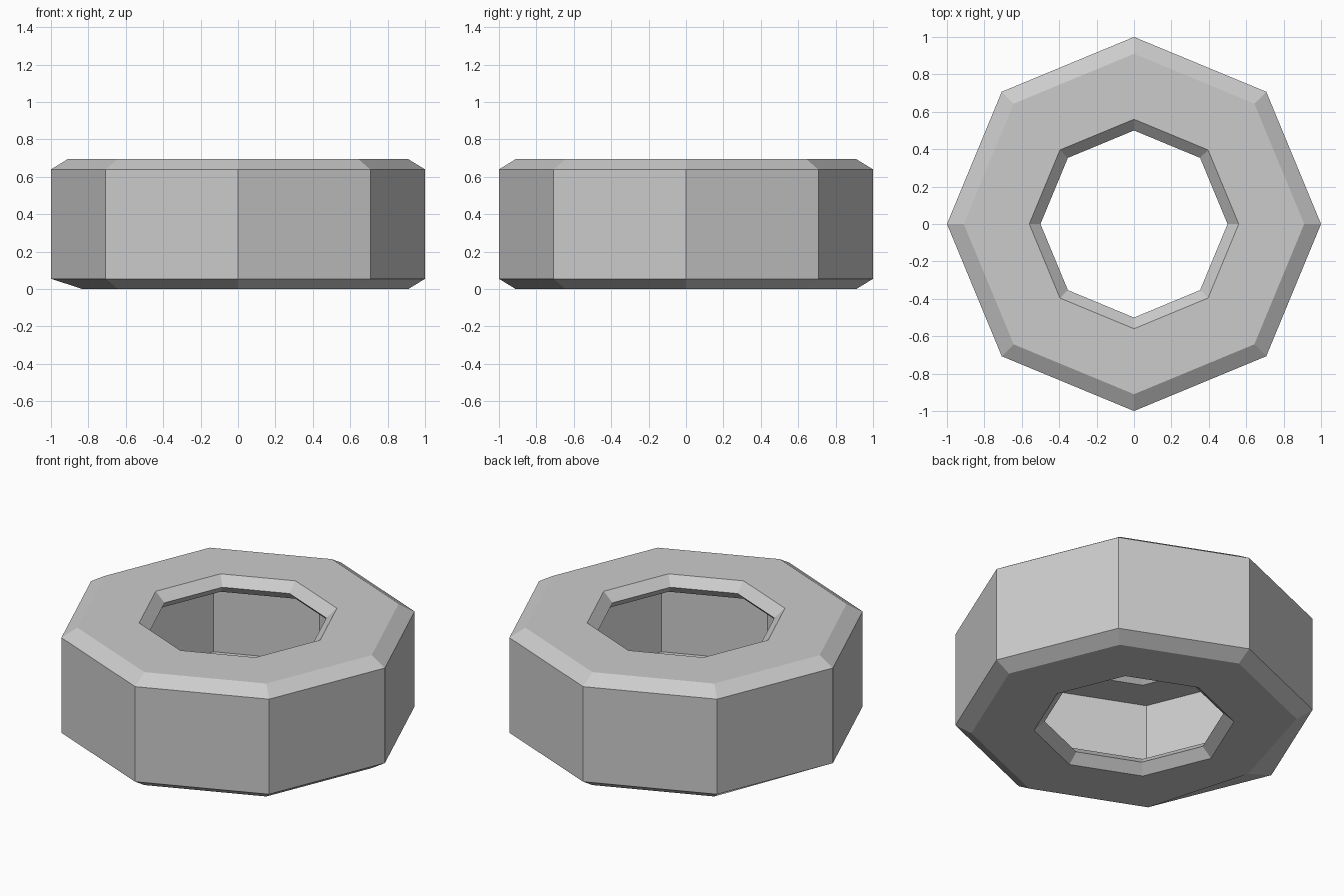
import bpy, bmesh
from math import cos, sin, tau

if "Cube" in bpy.data.objects:
    bpy.data.objects.remove(bpy.data.objects["Cube"])

SIDES = 8
# closed cross-section (radius, height): hollow channel open to the centre hole
PROFILE = [
    (0.91, 0.0), (1.0, 0.055), (1.0, 0.64), (0.91, 0.695),    # outer skin
    (0.56, 0.695), (0.50, 0.64), (0.56, 0.585),               # upper lip
    (0.79, 0.585), (0.79, 0.11),                              # inner channel
    (0.56, 0.11), (0.50, 0.055), (0.56, 0.0),                 # lower lip
]

bm = bmesh.new()
rings = []
for i in range(SIDES):
    a = tau * i / SIDES
    rings.append([bm.verts.new((r * cos(a), r * sin(a), z)) for r, z in PROFILE])

# skin the cross-sections around the ring
n = len(PROFILE)
for i in range(SIDES):
    a, b = rings[i], rings[(i + 1) % SIDES]
    for j in range(n):
        k = (j + 1) % n
        bm.faces.new((a[j], b[j], b[k], a[k]))

# one bottom chamfer corner on the left is cut deeper
rings[SIDES // 2][0].co.x = -0.83

bmesh.ops.recalc_face_normals(bm, faces=bm.faces)
mesh = bpy.data.meshes.new("octagonal_wheel")
bm.to_mesh(mesh)
bm.free()
bpy.context.collection.objects.link(bpy.data.objects.new("octagonal_wheel", mesh))
